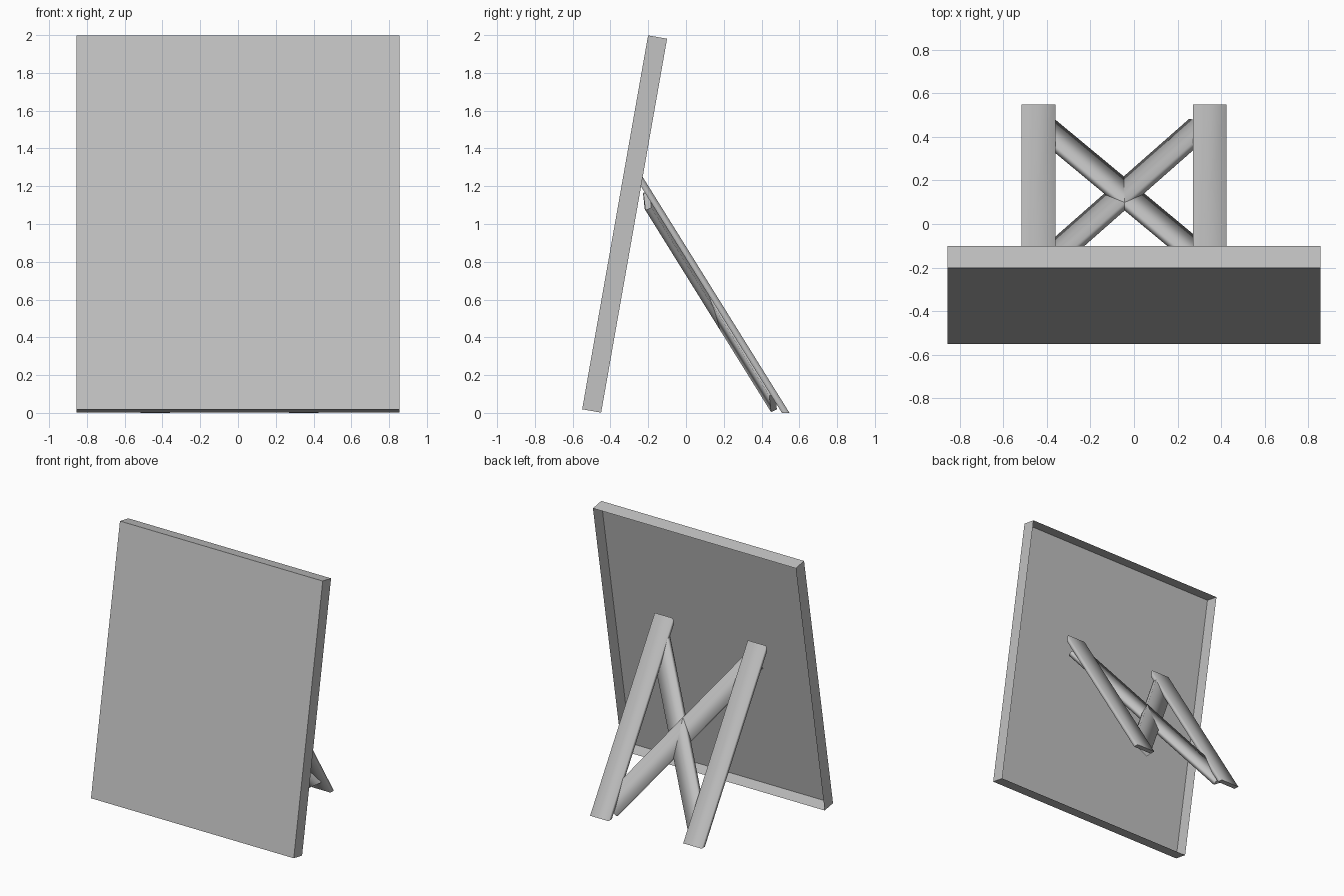
import bpy, bmesh, math
from mathutils import Vector, Matrix

cube = bpy.data.objects.get("Cube")
if cube:
    bpy.data.objects.remove(cube, do_unlink=True)

grey = bpy.data.materials.new("plain_grey")
grey.use_nodes = True
colour = (0.54, 0.54, 0.54, 1)
grey.diffuse_color = colour
grey.node_tree.nodes["Principled BSDF"].inputs["Base Color"].default_value = colour


def finish(bm, name):
    mesh = bpy.data.meshes.new(name)
    bm.to_mesh(mesh)
    bm.free()
    mesh.materials.append(grey)
    obj = bpy.data.objects.new(name, mesh)
    bpy.context.collection.objects.link(obj)
    return obj


# Leaning board: a shallow tray with its back left open
bm = bmesh.new()
bmesh.ops.create_cube(bm, size=1)
back = [f for f in bm.faces if f.normal.y > 0.9]
bmesh.ops.delete(bm, geom=back, context='FACES_ONLY')
bm.transform(Matrix.Translation((0, -0.325, 1))
             @ Matrix.Rotation(math.radians(-10), 4, 'X')
             @ Matrix.Diagonal((1.71, 0.102, 2.01, 1)))
finish(bm, "board")

# Slope of the rear support
TOP, FOOT = Vector((0, -0.23, 1.25)), Vector((0, 0.548, 0))
slope = (FOOT - TOP).normalized()
outward = Vector((1, 0, 0)).cross(slope)
if outward.y < 0:
    outward = -outward
WIDTH = 0.155


# Legs: flat bars trimmed to the floor and to the back of the board
def leg(name, x):
    bm = bmesh.new()
    side = [(-0.23, 1.25), (0.548, 0), (0.508, 0), (-0.239, 1.2)]
    face = bm.faces.new([bm.verts.new((x - WIDTH / 2, y, z)) for y, z in side])
    ext = bmesh.ops.extrude_face_region(bm, geom=[face])
    moved = [v for v in ext["geom"] if isinstance(v, bmesh.types.BMVert)]
    bmesh.ops.translate(bm, verts=moved, vec=(WIDTH, 0, 0))
    if not any(f.normal.x < -0.9 for f in bm.faces):
        bm.normal_update()
    bmesh.ops.recalc_face_normals(bm, faces=bm.faces[:])
    # Long faces blend smoothly, trimmed ends stay flat
    for f in bm.faces:
        spans = max(e.calc_length() for e in f.edges) > 1
        f.smooth = spans
    finish(bm, name)


leg("right_leg", -0.4375)
leg("left_leg", 0.3475)


def on_slope(x, y, depth):
    """Point below the outer slope of the legs at a given x and y."""
    t = (y + outward.y * depth - TOP.y) / slope.y
    p = TOP + slope * t - outward * depth
    return Vector((x, p.y, p.z))


# Cross braces: flat bars, each rolled a little so they meet in a ridge
def brace(name, x_top, x_foot, grade, roll):
    def at(x):
        return on_slope(x, 0.14 + (x + 0.045) * grade, 0.045)
    a, b = at(x_top), at(x_foot)
    axis = (b - a).normalized()
    across = axis.cross(outward).normalized()
    if across.dot(slope) > 0:
        across = -across
    across = (across * math.cos(roll) + outward * math.sin(roll)).normalized()
    normal = axis.cross(across)
    if normal.dot(outward) < 0:
        axis, normal = -axis, -normal
    frame = Matrix((axis, across, normal)).transposed().to_4x4()
    bm = bmesh.new()
    bmesh.ops.create_cube(bm, size=1)
    for f in bm.faces:
        f.smooth = abs(f.normal.x) < 0.5
    bm.transform(Matrix.Translation((a + b) / 2) @ frame
                 @ Matrix.Diagonal(((b - a).length, WIDTH, 0.035, 1)))
    finish(bm, name)


brace("brace_to_left_foot", -0.44, 0.32, 0.88, math.radians(14))
brace("brace_to_right_foot", 0.37, -0.43, -0.83, math.radians(14))
